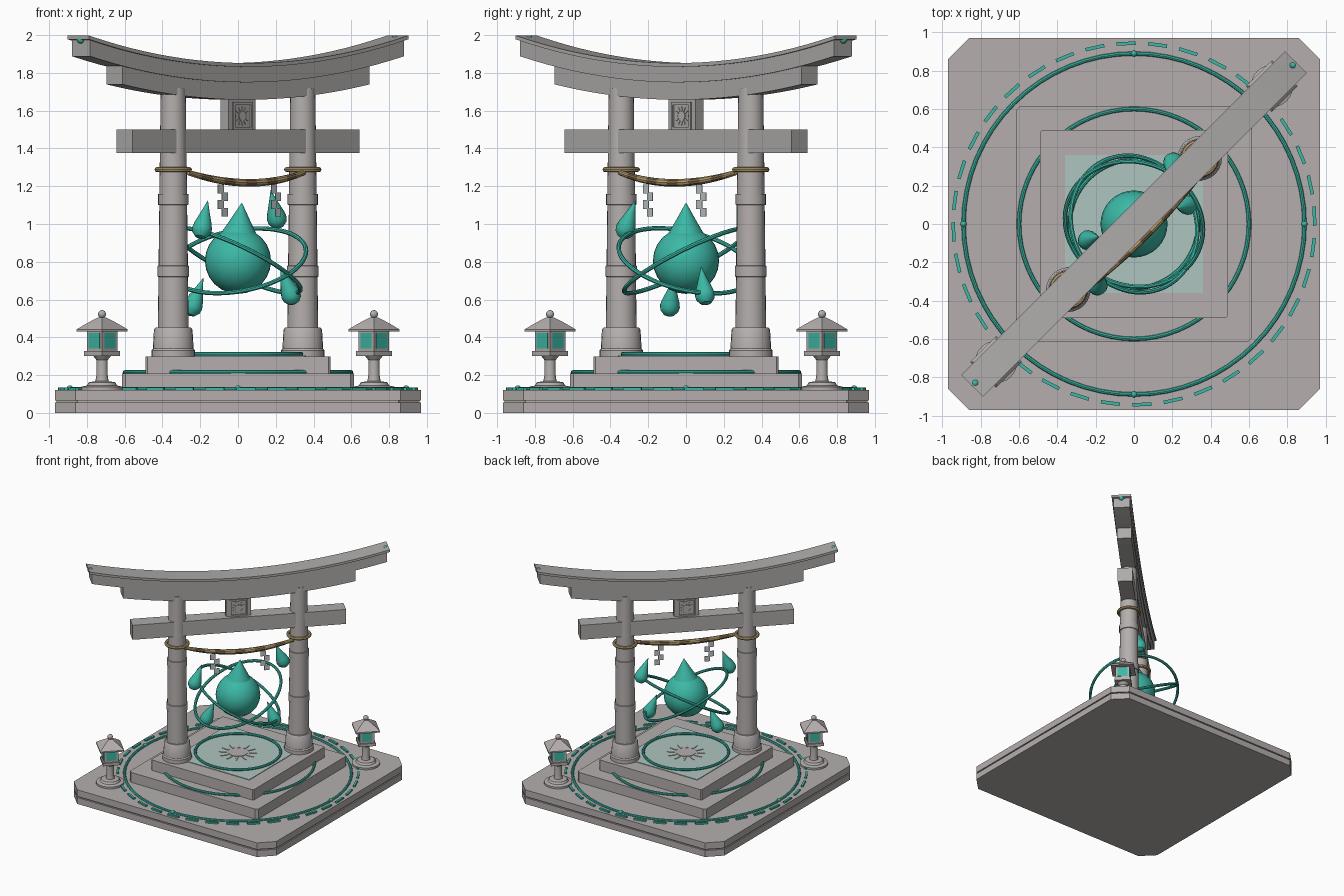
import bpy, bmesh
from math import pi, sin, cos, sqrt
from mathutils import Matrix, Vector

if "Cube" in bpy.data.objects:
    bpy.data.objects.remove(bpy.data.objects["Cube"], do_unlink=True)


def material(name, rgb):
    m = bpy.data.materials.new(name)
    m.use_nodes = True
    m.diffuse_color = (*rgb, 1)
    m.node_tree.nodes["Principled BSDF"].inputs["Base Color"].default_value = (*rgb, 1)
    return m


STONE = material("warm stone", (0.46, 0.43, 0.42))
BEAM = material("grey stone", (0.42, 0.41, 0.40))
TEAL = material("teal", (0.045, 0.48, 0.38))
GLASS = material("pale teal", (0.43, 0.56, 0.53))
TAN = material("tan rope", (0.50, 0.37, 0.17))
BROWN = material("brown rope", (0.23, 0.15, 0.07))
PAPER = material("paper", (0.52, 0.56, 0.56))

WORLD = Matrix.Identity(4)
GATE = Matrix.Rotation(pi / 4, 4, 'Z')  # the gate stands on the diagonal


def finish(name, bm, mats, matrix=WORLD, smooth=False):
    bmesh.ops.recalc_face_normals(bm, faces=bm.faces)
    me = bpy.data.meshes.new(name)
    bm.to_mesh(me)
    bm.free()
    ob = bpy.data.objects.new(name, me)
    bpy.context.collection.objects.link(ob)
    for m in mats:
        me.materials.append(m)
    ob.matrix_world = matrix
    if smooth:
        bpy.ops.object.select_all(action='DESELECT')
        ob.select_set(True)
        bpy.context.view_layer.objects.active = ob
        bpy.ops.object.shade_smooth_by_angle(angle=0.6)
    return ob


def skin(bm, rings, loop=False):
    """Join rings of points with quads and cap the open ends."""
    rows = [[bm.verts.new(p) for p in r] for r in rings]
    n = len(rows[0])
    faces = []
    pairs = zip(rows, rows[1:] + rows[:1]) if loop else zip(rows, rows[1:])
    for a, b in pairs:
        faces.append([bm.faces.new((a[i], a[(i + 1) % n], b[(i + 1) % n], b[i])) for i in range(n)])
    if not loop:
        bm.faces.new(rows[0])
        bm.faces.new(rows[-1])
    return faces


def circle(r, z, n):
    return [(r * cos(2 * pi * i / n), r * sin(2 * pi * i / n), z) for i in range(n)]


def lathe(name, profile, mat, matrix=WORLD, n=24):
    bm = bmesh.new()
    skin(bm, [circle(r, z, n) for r, z in profile])
    return finish(name, bm, [mat], matrix, n > 8)


def box(name, size, loc, mat, matrix=WORLD):
    bm = bmesh.new()
    bmesh.ops.create_cube(bm, size=1, matrix=Matrix.Translation(loc) @ Matrix.Diagonal((*size, 1)))
    return finish(name, bm, [mat], matrix)


def slab(name, half, cut, z0, z1, mat=STONE):
    a, b = half, half - cut
    outline = [(a, -b), (a, b), (b, a), (-b, a), (-a, b), (-a, -b), (-b, -a), (b, -a)]
    bm = bmesh.new()
    skin(bm, [[(x, y, z) for x, y in outline] for z in (z0, z1)])
    return finish(name, bm, [mat])


def ring(name, radius, tube, mat, matrix):
    bm = bmesh.new()
    rings = []
    for i in range(64):
        turn = Matrix.Rotation(2 * pi * i / 64, 4, 'Z')
        rings.append([turn @ Vector((radius + x, 0, y)) for x, y, _ in circle(tube, 0, 8)])
    skin(bm, rings, loop=True)
    return finish(name, bm, [mat], matrix, True)


def arched_beam(name, half, width, bottom, top, bow, mat):
    bm = bmesh.new()
    rings = []
    for i in range(25):
        x = half * (i / 12 - 1)
        lift = bow * x * x
        rings.append([(x, y, z + lift) for y, z in
                      ((-width, bottom), (width, bottom), (width, top), (-width, top))])
    skin(bm, rings)
    return finish(name, bm, [mat], GATE)


def sunburst(name, radius, matrix, mat):
    """Thin disc with tapering rays lying in the local xy plane."""
    bm = bmesh.new()
    skin(bm, [circle(radius * 0.5, z, 24) for z in (0, 0.004)])
    for i in range(12):
        turn = Matrix.Rotation(pi * i / 6, 4, 'Z')
        ray = [(0.58, -0.07), (1, -0.025), (1, 0.025), (0.58, 0.07)]
        skin(bm, [[turn @ Vector((x * radius, y * radius, z)) for x, y in ray] for z in (0, 0.004)])
    return finish(name, bm, [mat], matrix)


def at(x, y, z):
    return Matrix.Translation((x, y, z))


# Stepped platform
slab("plinth_lower", 0.97, 0.11, 0, 0.055)
slab("plinth_joint", 0.96, 0.11, 0.055, 0.065)
slab("plinth_upper", 0.97, 0.11, 0.065, 0.122)
slab("lower_step", 0.615, 0.02, 0.12, 0.208)
slab("upper_step", 0.49, 0.01, 0.208, 0.298)
slab("altar_panel", 0.36, 0.004, 0.298, 0.303, GLASS)
sunburst("altar_sunburst", 0.15, at(0, 0, 0.303), STONE)

# Glowing rings and dashes on the platform
for name, r, z in (("outer_ring", 0.89, 0.126), ("middle_ring", 0.6, 0.215), ("inner_ring", 0.335, 0.312)):
    ring(name, r, 0.011, TEAL, at(0, 0, z))
for i in range(36):
    turn = Matrix.Rotation(2 * pi * (i + 0.25) / 36, 4, 'Z')
    box("ring_dash", (0.018, 0.1, 0.016), (0.943, 0, 0.127), TEAL, turn)
BALL = [(sin(pi * i / 12) + 0.001, -cos(pi * i / 12)) for i in range(13)]
for i in range(4):
    lathe("ring_node", BALL, TEAL,
          Matrix.Rotation(pi * i / 2, 4, 'Z') @ at(0.89, 0, 0.13) @ Matrix.Scale(0.016, 4), 12)

# Pillars, lanterns and other parts found at both ends of the gate
pillar = [(0.082, 0.44)]
for z in (0.75, 1.13):
    r = 0.086 - 0.011 * z
    pillar += [(r, z - 0.03), (r + 0.006, z - 0.028), (r + 0.006, z + 0.028), (r, z + 0.03)]
pillar.append((0.066, 1.72))
for side in (-1, 1):
    spot = GATE @ at(side * 0.485, 0, 0)
    lathe("pillar", pillar, STONE, spot)
    lathe("pillar_base", [(0.116, 0.298), (0.116, 0.33), (0.108, 0.34), (0.102, 0.44), (0.094, 0.452)], STONE, spot)
    ring("pillar_rope", 0.086, 0.013, TAN, spot @ at(0, 0, 1.288))
    lathe("ridge_orb", BALL, TEAL, GATE @ at(side * 1.175, 0, 1.977) @ Matrix.Scale(0.022, 4), 16)

    lamp = GATE @ at(side * 1.018, 0, 0)
    lathe("lantern_foot", [(0.11, 0.12), (0.11, 0.138), (0.08, 0.145), (0.07, 0.162), (0.035, 0.168)], STONE, lamp)
    lathe("lantern_post", [(0.036, 0.16), (0.03, 0.2), (0.03, 0.28), (0.05, 0.305)], STONE, lamp, 16)
    box("lantern_shelf", (0.135, 0.135, 0.025), (0, 0, 0.315), STONE, lamp)
    box("lantern_body", (0.114, 0.114, 0.112), (0, 0, 0.381), STONE, lamp)
    for i in range(4):
        box("lantern_window", (0.006, 0.08, 0.08), (0.057, 0, 0.382), TEAL,
            lamp @ Matrix.Rotation(pi * i / 2, 4, 'Z'))
    lathe("lantern_roof", [(0.135, 0.43), (0.135, 0.442), (0.085, 0.472), (0.022, 0.505)], STONE,
          lamp @ Matrix.Rotation(pi / 4, 4, 'Z'), 4)
    lathe("lantern_finial", BALL, STONE, lamp @ at(0, 0, 0.523) @ Matrix.Scale(0.021, 4), 16)

# Gate beams
box("tie_beam", (1.7, 0.12, 0.125), (0, 0, 1.4375), BEAM, GATE)
arched_beam("lower_lintel", 0.925, 0.06, 1.658, 1.76, 0.095, BEAM)
arched_beam("upper_lintel", 1.175, 0.068, 1.75, 1.835, 0.1, BEAM)
arched_beam("roof_cap", 1.195, 0.08, 1.832, 1.852, 0.102, BEAM)

# Plaque between the beams
box("plaque_block", (0.2, 0.06, 0.17), (0, 0, 1.58), BEAM, GATE)
for turn in (0, pi):
    face = GATE @ Matrix.Rotation(turn, 4, 'Z')
    for s in (-1, 1):
        box("plaque_frame_side", (0.014, 0.014, 0.14), (s * 0.066, -0.034, 1.572), BEAM, face)
        box("plaque_frame_rail", (0.146, 0.014, 0.014), (0, -0.034, 1.572 + s * 0.066), BEAM, face)
    sunburst("plaque_sunburst", 0.05, face @ at(0, -0.03, 1.572) @ Matrix.Rotation(pi / 2, 4, 'X'), STONE)

# Sagging striped rope with folded paper streamers
bm = bmesh.new()
rope_rings = []
for i in range(45):
    t = i / 22 - 1
    thick = 0.021 - 0.007 * t * t
    rope_rings.append([(0.435 * t, x - 0.085 + 0.025 * t * t, y + 1.218 + 0.055 * t * t)
                       for x, y, _ in circle(thick, 0, 10)])
for i, strip in enumerate(skin(bm, rope_rings)):
    for f in strip:
        f.material_index = (i // 4) % 2
finish("hanging_rope", bm, [TAN, BROWN], GATE, True)
for side in (-1, 1):
    for i in range(4):
        box("paper_streamer", (0.042, 0.005, 0.046),
            (side * 0.2 + (0.015 if i % 2 else -0.015), -0.085, 1.185 - 0.041 * i), PAPER, GATE)

# Large floating drop
lathe("great_drop", BALL, TEAL, at(0, 0, 0.805) @ Matrix.Scale(0.175, 4), 32)
tilt = Vector((0.02, 0, 0.24)).to_track_quat('Z', 'Y').to_matrix().to_4x4()
lathe("great_drop_tip", [(0.135, 0), (0.118, 0.04), (0.06, 0.14), (0.001, 0.245)], TEAL, at(0, 0, 0.868) @ tilt, 32)

# Tilted orbit rings, given by their slopes
for gx, gy in ((0.18, 0.5), (-0.48, -0.24)):
    tilt = Vector((-gx, -gy, 1)).to_track_quat('Z', 'Y').to_matrix().to_4x4()
    ring("orbit_ring", 0.365, 0.012, TEAL, at(0, 0, 0.805) @ tilt)

# Small drops leaning towards the centre
small = [(0.001, -0.055), (0.028, -0.048), (0.048, -0.025), (0.053, 0),
         (0.046, 0.03), (0.03, 0.075), (0.014, 0.12), (0.001, 0.16)]
for x, y, z in ((-0.19, -0.32, 0.975), (0.205, 0.32, 1.03), (-0.24, -0.085, 0.565), (0.28, 0.1, 0.625)):
    lean = Vector((-x, -y, 0)).normalized() * 0.4 + Vector((0, 0, 1))
    lathe("small_drop", small, TEAL, at(x, y, z) @ lean.to_track_quat('Z', 'Y').to_matrix().to_4x4(), 16)
